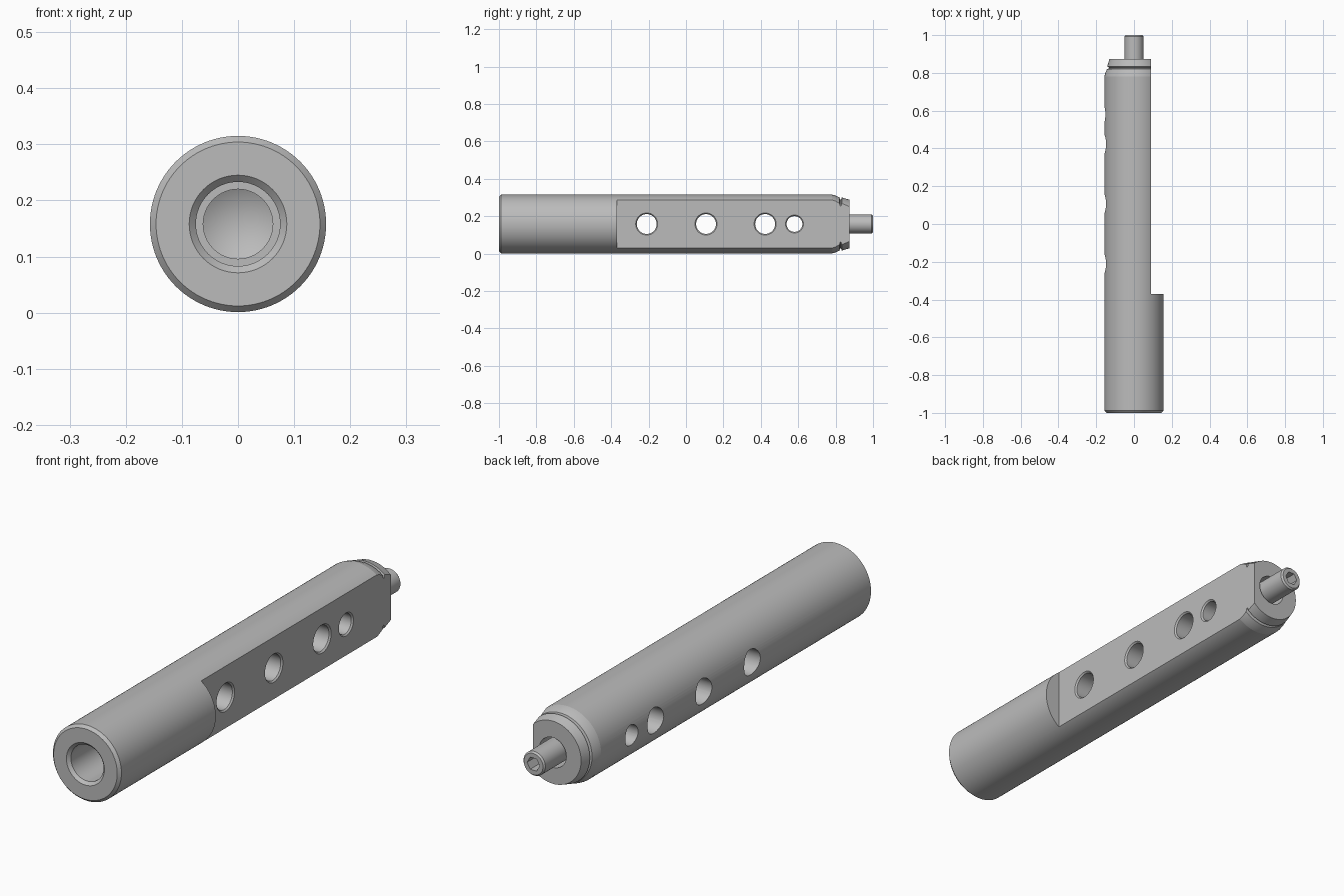
import bpy, bmesh
from math import cos, sin, tau
from mathutils import Vector

cube = bpy.data.objects.get("Cube")
if cube:
    bpy.data.objects.remove(cube, do_unlink=True)

AXIS_Z = 0.158      # height of the bar's centre line
FLAT_X = 0.09       # position of the milled flat

metal = bpy.data.materials.new("grey metal")
metal.use_nodes = True
metal.diffuse_color = (0.5, 0.5, 0.5, 1)
metal.node_tree.nodes["Principled BSDF"].inputs["Base Color"].default_value = (0.5, 0.5, 0.5, 1)


def add_object(name, bm):
    bmesh.ops.recalc_face_normals(bm, faces=bm.faces)
    mesh = bpy.data.meshes.new(name)
    bm.to_mesh(mesh)
    bm.free()
    mesh.materials.append(metal)
    obj = bpy.data.objects.new(name, mesh)
    bpy.context.collection.objects.link(obj)
    return obj


def turned(name, profile, axis="y", offset=0.0, sides=64):
    """Solid of revolution from (radius, distance) pairs, along y or x."""
    bm = bmesh.new()
    rings = []
    for radius, d in profile:
        ring = []
        for i in range(sides if radius > 0 else 1):
            a = tau * i / sides
            u, v = radius * cos(a), radius * sin(a) + AXIS_Z
            ring.append(bm.verts.new((u, d, v) if axis == "y" else (d, u + offset, v)))
        rings.append(ring)
    for a, b in zip(rings, rings[1:]):
        for i in range(sides):
            j = (i + 1) % sides
            if len(a) == 1:
                bm.faces.new((a[0], b[i], b[j]))
            elif len(b) == 1:
                bm.faces.new((a[i], a[j], b[0]))
            else:
                bm.faces.new((a[i], a[j], b[j], b[i]))
    for ring in (rings[0], rings[-1]):
        if len(ring) > 1:
            bm.faces.new(ring)
    return add_object(name, bm)


def box(name, low, high):
    bm = bmesh.new()
    bmesh.ops.create_cube(bm, size=1)
    low, high = Vector(low), Vector(high)
    for v in bm.verts:
        v.co = (low + high) / 2 + v.co * (high - low)
    return add_object(name, bm)


def cut(target, cutter):
    """Subtract the cutter and discard it."""
    cutter.hide_render = True
    mod = target.modifiers.new("cut", "BOOLEAN")
    mod.operation, mod.solver, mod.object = "DIFFERENCE", "EXACT", cutter
    bpy.context.view_layer.objects.active = target
    bpy.ops.object.modifier_apply(modifier=mod.name)
    bpy.data.objects.remove(cutter, do_unlink=True)


def finish(obj):
    bpy.ops.object.select_all(action="DESELECT")
    obj.select_set(True)
    bpy.context.view_layer.objects.active = obj
    bpy.ops.object.shade_smooth_by_angle(angle=0.2)


# Round bar with chamfered front, tapered shoulder, groove and end collar
bar = turned("bar_body", [
    (0.146, -1), (0.157, -0.988), (0.157, 0.78), (0.153, 0.797), (0.143, 0.82),
    (0.132, 0.824), (0.132, 0.829), (0.142, 0.833), (0.13, 0.873)], sides=96)

# Long flat milled on the left side
cut(bar, box("flat_cutter", (FLAT_X, -0.37, -0.2), (0.4, 1.2, 0.6)))

# Stepped front bore with chamfered mouth and drill-point bottom
cut(bar, turned("bore_cutter", [
    (0.099, -1.012), (0.075, -0.988), (0.075, -0.65), (0.062, -0.65),
    (0.062, -0.57), (0, -0.535)]))

# Rear bore holding the screw
cut(bar, turned("rear_bore_cutter", [(0.062, 0.7), (0.062, 0.95)]))

# Cross holes, lightly countersunk on the flat
for y, r in ((-0.21, 0.053), (0.107, 0.053), (0.423, 0.053), (0.58, 0.042)):
    cut(bar, turned("hole_cutter", [
        (r, -0.3), (r, FLAT_X - 0.006), (r + 0.012, FLAT_X + 0.006)],
        axis="x", offset=y, sides=48))
finish(bar)

# Screw with a hexagonal socket in its end
screw = turned("screw", [(0.05, 0.69), (0.05, 0.993), (0.044, 1)], sides=48)
cut(screw, turned("socket_cutter", [(0.029, 0.93), (0.029, 1.1)], sides=6))
finish(screw)
